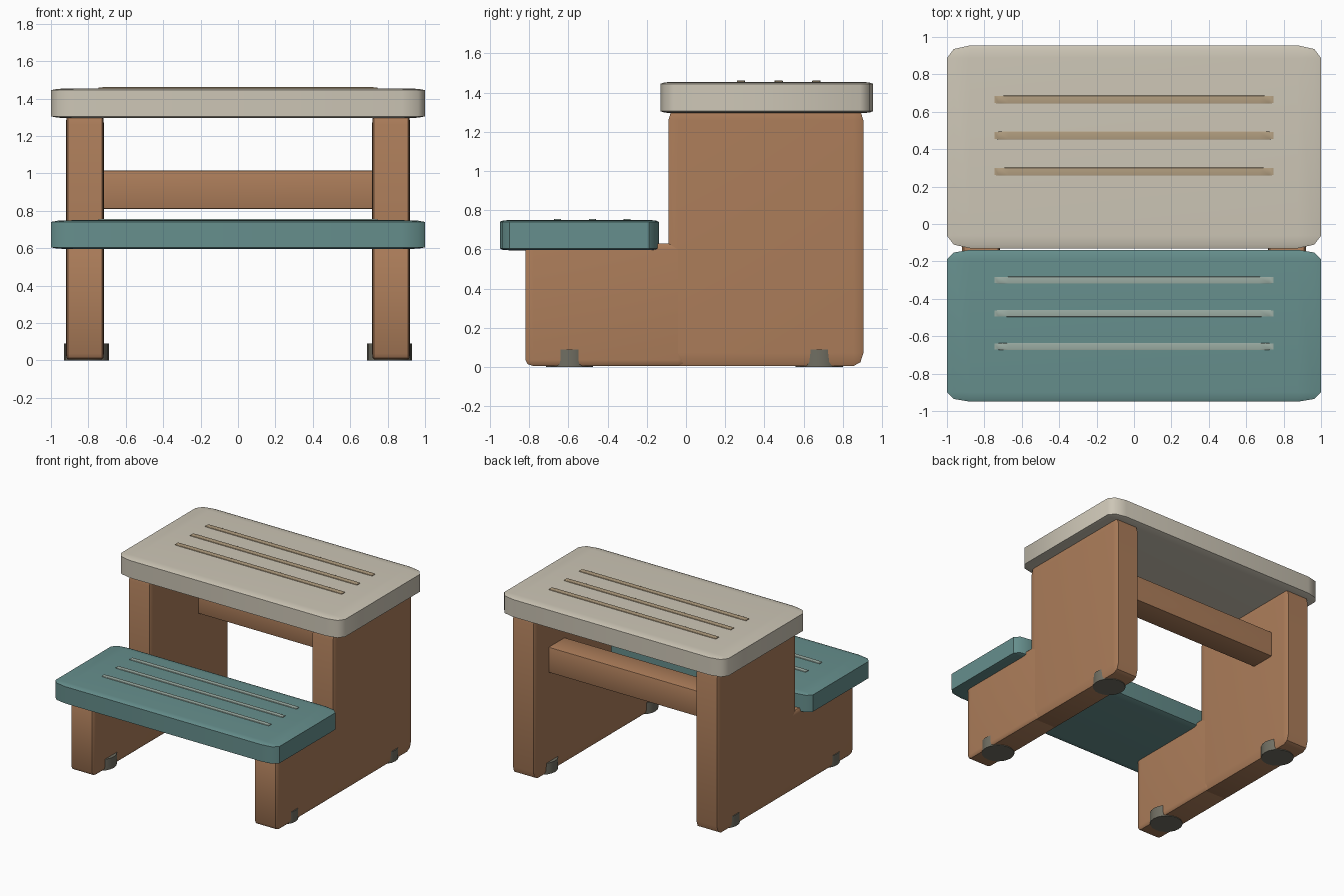
import bpy
import bmesh
from math import radians

default = bpy.data.objects.get("Cube")
if default:
    bpy.data.objects.remove(default, do_unlink=True)


def material(name, rgb):
    mat = bpy.data.materials.new(name)
    mat.use_nodes = True
    colour = (*rgb, 1)
    mat.diffuse_color = colour
    mat.node_tree.nodes["Principled BSDF"].inputs["Base Color"].default_value = colour
    return mat


WOOD = material("warm wood", (0.413, 0.205, 0.102))
CREAM = material("cream paint", (0.61, 0.565, 0.468))
TEAL = material("teal paint", (0.133, 0.275, 0.266))
TAN = material("tan grip", (0.445, 0.342, 0.216))
SAGE = material("pale sage grip", (0.328, 0.413, 0.366))
RUBBER = material("grey rubber", (0.162, 0.156, 0.122))


def finish(name, bm, mat):
    mesh = bpy.data.meshes.new(name)
    bm.to_mesh(mesh)
    bm.free()
    mesh.materials.append(mat)
    obj = bpy.data.objects.new(name, mesh)
    bpy.context.collection.objects.link(obj)
    bpy.ops.object.select_all(action="DESELECT")
    obj.select_set(True)
    bpy.context.view_layer.objects.active = obj
    bpy.ops.object.shade_smooth_by_angle(angle=radians(40))
    return obj


def soft_box(name, xs, ys, zs, mat, bevel=0.05):
    """Unit cube with rounded edges, stretched so the rounding follows each side."""
    bm = bmesh.new()
    bmesh.ops.create_cube(bm, size=1)
    bmesh.ops.bevel(bm, geom=bm.edges[:], offset=bevel, segments=2,
                    profile=0.5, affect="EDGES")
    spans = (xs, ys, zs)
    bmesh.ops.scale(bm, vec=[b - a for a, b in spans], verts=bm.verts)
    bmesh.ops.translate(bm, vec=[(a + b) / 2 for a, b in spans], verts=bm.verts)
    return finish(name, bm, mat)


def foot(name, x, y):
    bm = bmesh.new()
    bmesh.ops.create_cone(bm, cap_ends=True, segments=20, radius1=0.12,
                          radius2=0.12, depth=0.09)
    bmesh.ops.translate(bm, vec=(x, y, 0.045), verts=bm.verts)
    return finish(name, bm, RUBBER)


# Treads
soft_box("upper_tread", (-1, 1), (-0.13, 0.955), (1.295, 1.455), CREAM, 0.062)
soft_box("lower_tread", (-1, 1), (-0.95, -0.138), (0.595, 0.75), TEAL, 0.062)

# Grip strips on both treads
for i, y in enumerate((0.28, 0.473, 0.665)):
    soft_box(f"upper_grip_{i + 1}", (-0.745, 0.745), (y - 0.021, y + 0.021),
             (1.44, 1.461), TAN)
for i, y in enumerate((-0.655, -0.478, -0.3)):
    soft_box(f"lower_grip_{i + 1}", (-0.745, 0.745), (y - 0.018, y + 0.018),
             (0.735, 0.756), SAGE)

# Side panels, each a low front block and a tall rear block, with rubber feet
for side, s in (("left", 1), ("right", -1)):
    xs = sorted((s * 0.717, s * 0.92))
    soft_box(f"{side}_front_panel", xs, (-0.82, 0.0), (0.005, 0.63), WOOD)
    soft_box(f"{side}_rear_panel", xs, (-0.09, 0.905), (0.005, 1.325), WOOD)
    foot(f"{side}_front_foot", s * 0.81, -0.595)
    foot(f"{side}_rear_foot", s * 0.81, 0.68)

# Cross rail between the rear panels
soft_box("cross_rail", (-0.75, 0.75), (0.52, 0.725), (0.81, 1.015), WOOD, 0.03)
